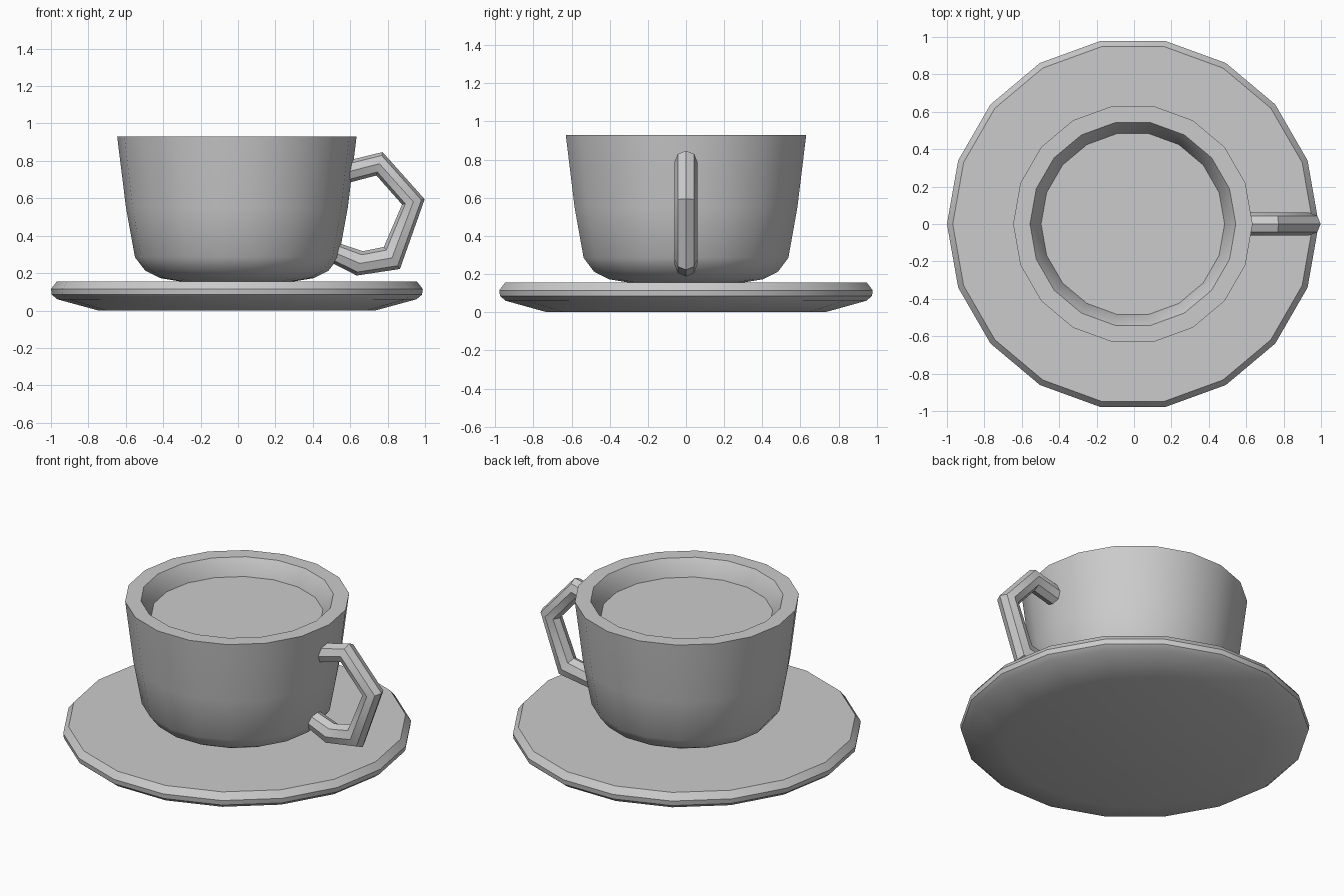
import bpy, bmesh
from math import cos, sin, radians, tau

if "Cube" in bpy.data.objects:
    bpy.data.objects.remove(bpy.data.objects["Cube"])

CX = -0.006   # cup and saucer axis
SIDES = 18


def finish(name, bm, angle=35):
    bmesh.ops.recalc_face_normals(bm, faces=bm.faces)
    mesh = bpy.data.meshes.new(name)
    bm.to_mesh(mesh)
    bm.free()
    obj = bpy.data.objects.new(name, mesh)
    bpy.context.collection.objects.link(obj)
    bpy.ops.object.select_all(action='DESELECT')
    obj.select_set(True)
    bpy.context.view_layer.objects.active = obj
    bpy.ops.object.shade_smooth_by_angle(angle=radians(angle))
    return obj


def skin(bm, rings):
    """Bridge vertex rings in order and cap both ends."""
    n = len(rings[0])
    for a, b in zip(rings, rings[1:]):
        for i in range(n):
            j = (i + 1) % n
            bm.faces.new((a[i], a[j], b[j], b[i]))
    bm.faces.new(rings[0])
    bm.faces.new(rings[-1])


def lathe(name, profile, angle=35):
    bm = bmesh.new()
    rings = [[bm.verts.new((CX + r * cos(tau * i / SIDES), r * sin(tau * i / SIDES), z))
              for i in range(SIDES)] for r, z in profile]
    skin(bm, rings)
    return finish(name, bm, angle)


# saucer with rounded rim
lathe("saucer", [(0.74, 0.0), (0.96, 0.06), (0.99, 0.085), (0.994, 0.115),
                 (0.963, 0.155)])

# cup: outside from the foot up, over the rim, down the inside
lathe("cup", [(0.29, 0.153), (0.41, 0.173), (0.49, 0.213), (0.545, 0.285),
              (0.593, 0.55), (0.64, 0.93), (0.55, 0.93), (0.49, 0.832),
              (0.46, 0.34), (0.36, 0.25)])

# drink surface
bm = bmesh.new()
bm.faces.new([bm.verts.new((CX + 0.492 * cos(tau * i / SIDES),
                            0.492 * sin(tau * i / SIDES), 0.833)) for i in range(SIDES)])
finish("drink", bm)

# handle: octagonal tube, given by outer and inner corners (x, z) along its path
path = [((0.58, 0.80), (0.58, 0.68)),
        ((0.773, 0.847), (0.74, 0.722)),
        ((0.998, 0.595), (0.877, 0.567)),
        ((0.866, 0.222), (0.78, 0.34)),
        ((0.635, 0.187), (0.667, 0.317)),
        ((0.475, 0.268), (0.525, 0.365))]
bm = bmesh.new()
rings = []
for (ox, oz), (ix, iz) in path:
    ring = []
    for k in range(8):
        a = tau * k / 8
        t = (1 - cos(a)) / 2
        ring.append(bm.verts.new((ox + (ix - ox) * t, 0.061 * sin(a), oz + (iz - oz) * t)))
    rings.append(ring)
skin(bm, rings)
finish("handle", bm, 30)
